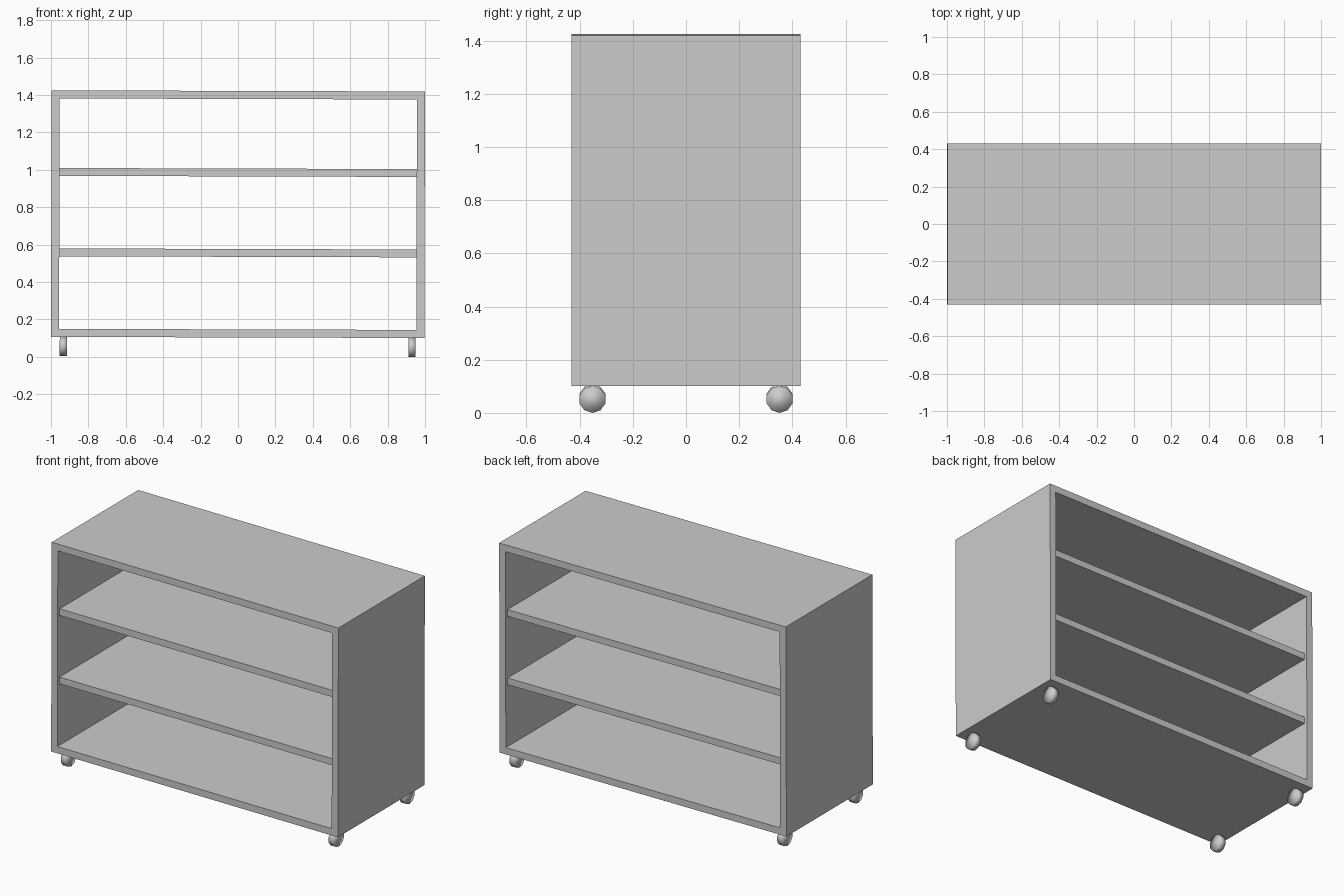
import bpy, bmesh, math
from mathutils import Matrix, Vector

if "Cube" in bpy.data.objects:
    bpy.data.objects.remove(bpy.data.objects["Cube"])

W, D = 0.998, 0.43           # half width, half depth
Z0, Z1, T = 0.104, 1.422, 0.043
# the whole piece leans very slightly sideways
PIVOT = Vector((0, 0, 0.76))
LEAN = Matrix.Translation(PIVOT) @ Matrix.Rotation(0.003, 4, 'Y') @ Matrix.Translation(-PIVOT)


def finish(bm, name, smooth=False):
    bmesh.ops.recalc_face_normals(bm, faces=bm.faces)
    bm.transform(LEAN)
    mesh = bpy.data.meshes.new(name)
    for f in bm.faces:
        f.smooth = smooth
    bm.to_mesh(mesh)
    bm.free()
    obj = bpy.data.objects.new(name, mesh)
    bpy.context.collection.objects.link(obj)
    return obj


# cabinet frame: rectangular ring open at front and back
bm = bmesh.new()
def ring(inset, y):
    a, lo, hi = W - inset, Z0 + inset, Z1 - inset
    return [bm.verts.new((x, y, z)) for x, z in ((-a, lo), (a, lo), (a, hi), (-a, hi))]

loops = [ring(0, -D), ring(0, D), ring(T, D), ring(T, -D)]
for i in range(4):
    p, q = loops[i], loops[(i + 1) % 4]
    for j in range(4):
        k = (j + 1) % 4
        bm.faces.new((p[j], p[k], q[k], q[j]))
finish(bm, "cabinet_frame")

# shelves, slightly recessed from both openings
for name, z in (("lower_shelf", 0.556), ("upper_shelf", 0.986)):
    bm = bmesh.new()
    size = Matrix.Diagonal((2 * (W - T), 0.82, 0.042, 1))
    bmesh.ops.create_cube(bm, size=1, matrix=Matrix.Translation((0, 0, z)) @ size)
    finish(bm, name)

# four wheels under the corners
for sx, side in ((-1, "left"), (1, "right")):
    for sy, end in ((-1, "front"), (1, "back")):
        bm = bmesh.new()
        m = Matrix.Translation((sx * 0.932, sy * 0.352, 0.054)) @ Matrix.Rotation(math.pi / 2, 4, 'Y')
        m = m @ Matrix.Rotation(math.pi / 10, 4, 'Z')
        bmesh.ops.create_cone(bm, cap_ends=True, segments=10, radius1=0.051,
                              radius2=0.051, depth=0.038, matrix=m)
        finish(bm, f"{end}_{side}_wheel", smooth=True)
